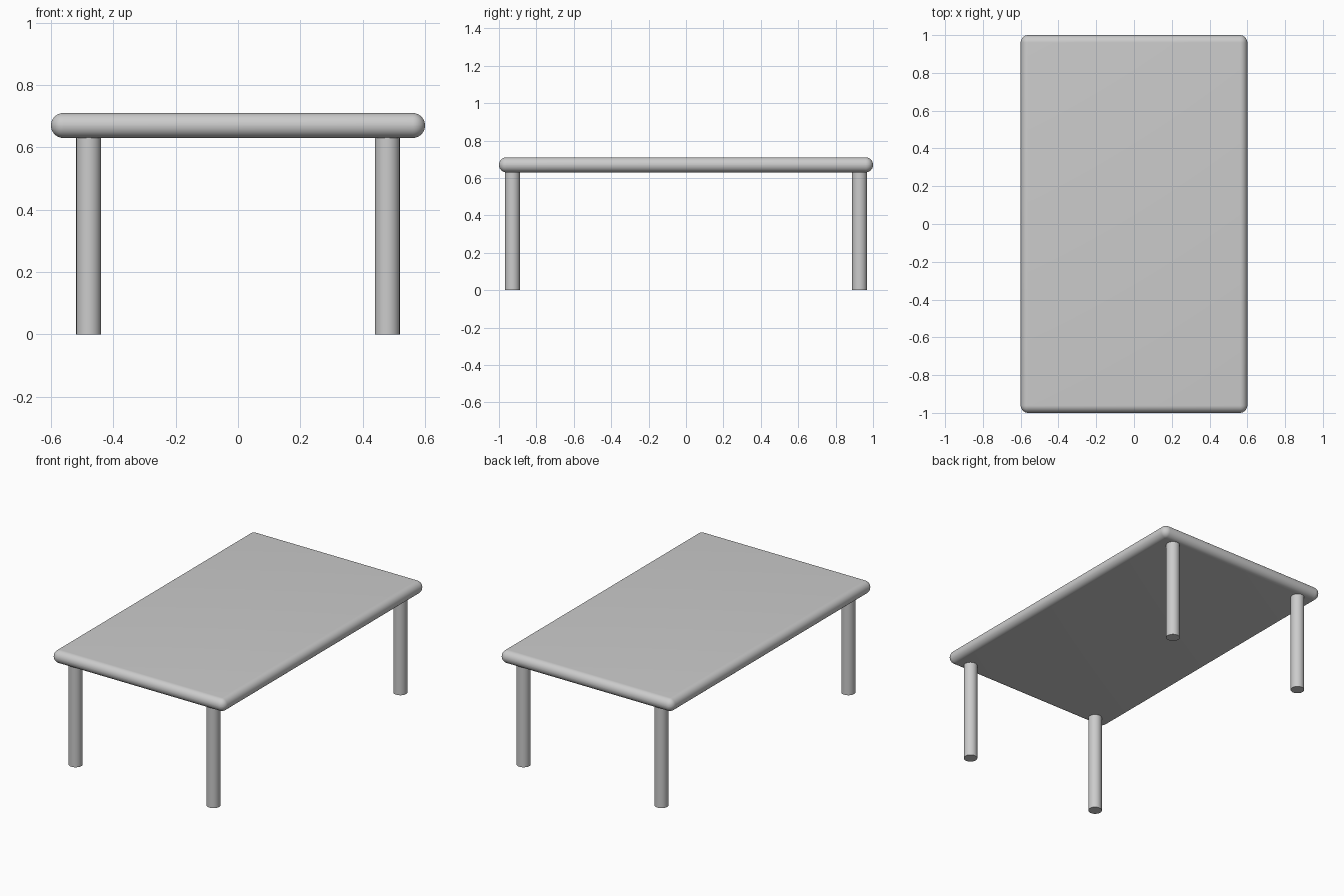
import bpy

if "Cube" in bpy.data.objects:
    bpy.data.objects.remove(bpy.data.objects["Cube"])

LEG_R, LEG_H = 0.04, 0.635
TOP_Z0, TOP_Z1 = 0.63, 0.71

# Table top: slab with fully rounded edges
bpy.ops.mesh.primitive_cube_add(size=1, location=(0, 0, (TOP_Z0 + TOP_Z1) / 2))
top = bpy.context.object
top.name = "table_top"
top.scale = (1.2, 2.0, TOP_Z1 - TOP_Z0)
bpy.ops.object.transform_apply(location=False, rotation=False, scale=True)
bevel = top.modifiers.new("rounded_edge", 'BEVEL')
bevel.width = 0.0398
bevel.segments = 10
bevel.limit_method = 'NONE'
bpy.ops.object.modifier_apply(modifier=bevel.name)
bpy.ops.object.shade_smooth_by_angle()

# Four round legs, one near each corner
for side, sx in (("left", -1), ("right", 1)):
    for end, sy in (("front", -1), ("back", 1)):
        bpy.ops.mesh.primitive_cylinder_add(
            vertices=48, radius=LEG_R, depth=LEG_H,
            location=(sx * 0.479, sy * 0.928, LEG_H / 2))
        bpy.context.object.name = f"{end}_{side}_leg"
        bpy.ops.object.shade_smooth_by_angle()
